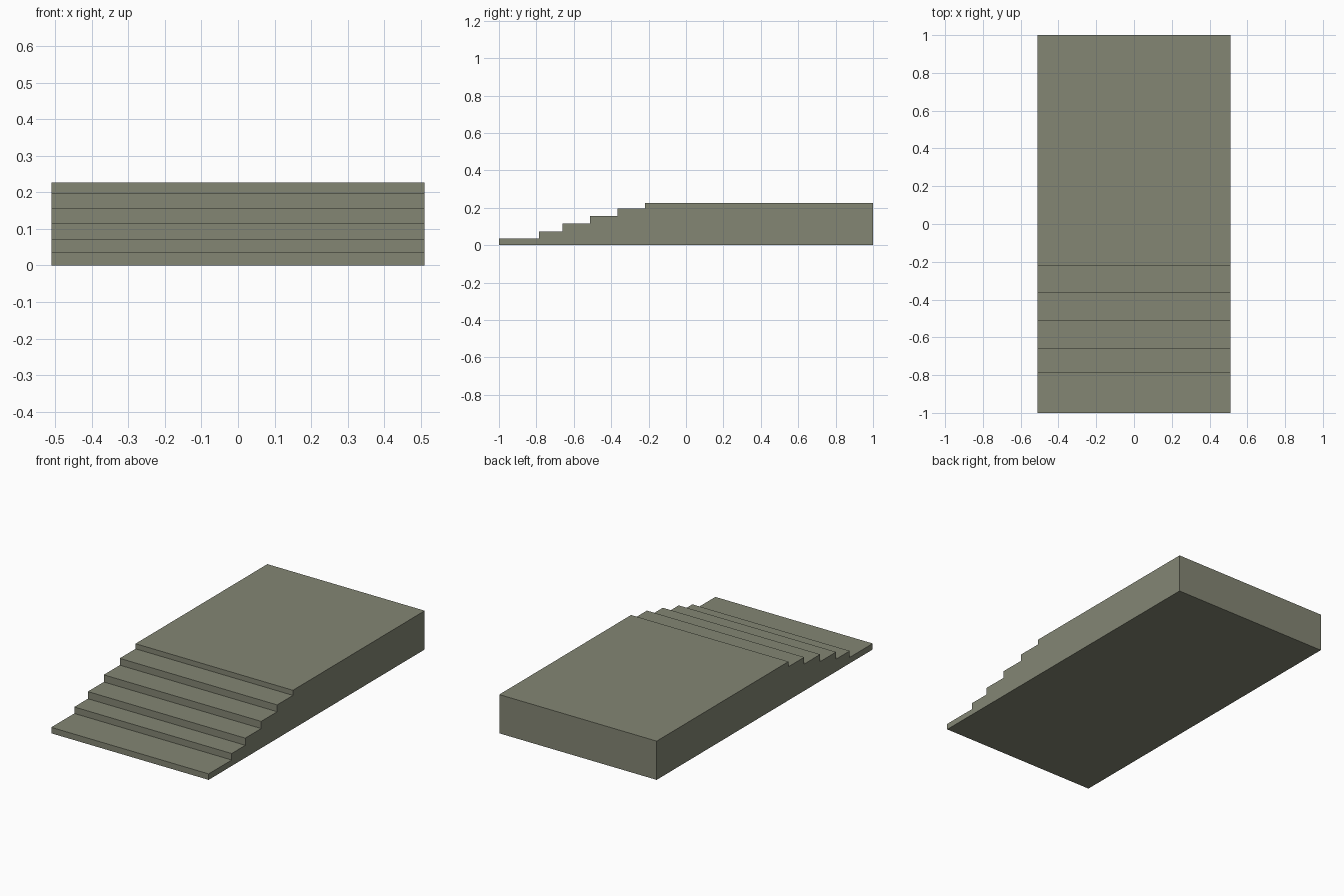
import bpy
import bmesh
from mathutils import Vector

cube = bpy.data.objects.get("Cube")
if cube:
    bpy.data.objects.remove(cube, do_unlink=True)

HALF_WIDTH = 0.51
BACK = 1.0

# Single weathered stone colour
stone = bpy.data.materials.new("grey_green_stone")
stone.use_nodes = True
colour = (0.23, 0.24, 0.175, 1)
stone.diffuse_color = colour
bsdf = stone.node_tree.nodes["Principled BSDF"]
bsdf.inputs["Base Color"].default_value = colour
bsdf.inputs["Roughness"].default_value = 0.9

# Front edge and height of each tread, ending with the platform
treads = [(-1.0, 0.035), (-0.787, 0.073), (-0.661, 0.115),
          (-0.514, 0.157), (-0.366, 0.197), (-0.22, 0.227)]

# Stepped side outline
outline = [(BACK, 0), (treads[0][0], 0)]
for i, (front, height) in enumerate(treads):
    rear = treads[i + 1][0] if i + 1 < len(treads) else BACK
    outline += [(front, height), (rear, height)]

# Extrude the outline across the full width
bm = bmesh.new()
side = bm.faces.new([bm.verts.new((-HALF_WIDTH, y, z)) for y, z in outline])
result = bmesh.ops.extrude_face_region(bm, geom=[side], use_keep_orig=True)
moved = [v for v in result["geom"] if isinstance(v, bmesh.types.BMVert)]
bmesh.ops.translate(bm, verts=moved, vec=Vector((2 * HALF_WIDTH, 0, 0)))
bmesh.ops.recalc_face_normals(bm, faces=bm.faces)

mesh = bpy.data.meshes.new("stepped_platform")
bm.to_mesh(mesh)
bm.free()
mesh.materials.append(stone)
platform = bpy.data.objects.new("stepped_platform", mesh)
bpy.context.collection.objects.link(platform)
